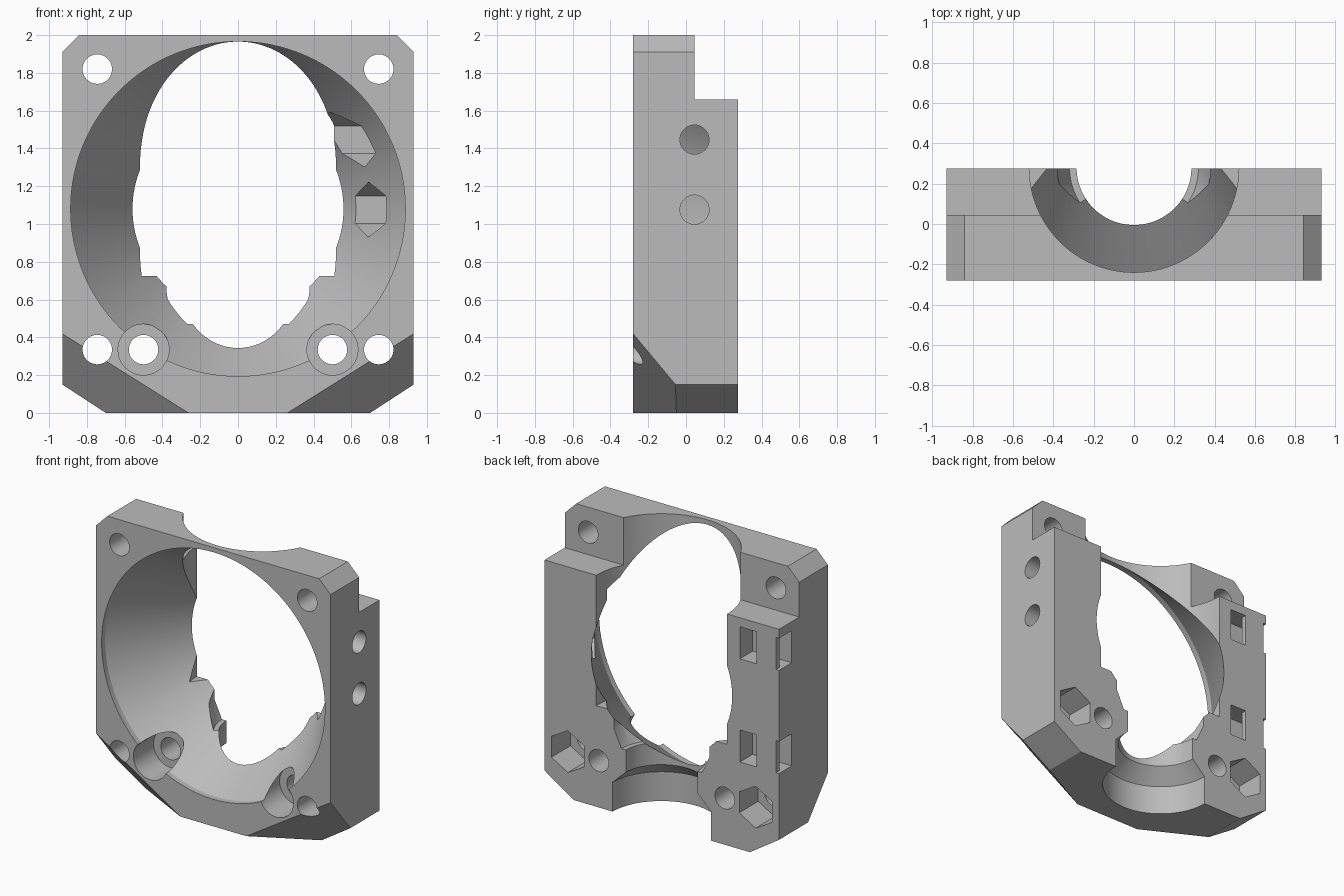
import bpy, bmesh, math
from mathutils import Matrix, Vector

if "Cube" in bpy.data.objects:
    bpy.data.objects.remove(bpy.data.objects["Cube"])

FRONT, BACK, STEP = -0.28, 0.275, 0.045
HALF, FAN_Z = 0.93, 1.08

grey = bpy.data.materials.new("light grey plastic")
grey.use_nodes = True
colour = (0.5, 0.5, 0.5, 1)
grey.diffuse_color = colour
grey.node_tree.nodes["Principled BSDF"].inputs["Base Color"].default_value = colour


def finish(bm, name):
    bmesh.ops.recalc_face_normals(bm, faces=bm.faces)
    mesh = bpy.data.meshes.new(name)
    bm.to_mesh(mesh)
    bm.free()
    obj = bpy.data.objects.new(name, mesh)
    mesh.materials.append(grey)
    bpy.context.scene.collection.objects.link(obj)
    return obj


def lathe(name, profile, centre, axis="Z", sides=96, turn=0.0):
    """Revolve (radius, height) pairs around an axis through centre."""
    bm = bmesh.new()
    verts = [bm.verts.new((r, 0, h)) for r, h in profile]
    edges = [bm.edges.new(pair) for pair in zip(verts, verts[1:])]
    bmesh.ops.spin(bm, geom=verts + edges, cent=(0, 0, 0), axis=(0, 0, 1),
                   angle=math.tau, steps=sides)
    bmesh.ops.remove_doubles(bm, verts=bm.verts, dist=1e-5)
    direction = {"X": (1, 0, 0), "Y": (0, 1, 0), "Z": (0, 0, 1)}[axis]
    spin = Vector((0, 0, 1)).rotation_difference(Vector(direction)).to_matrix().to_4x4()
    bm.transform(Matrix.Translation(centre) @ spin @ Matrix.Rotation(turn, 4, "Z"))
    return finish(bm, name)


def rod(name, radius, start, end, centre, axis="Y", sides=40, turn=0.0):
    return lathe(name, [(0, start), (radius, start), (radius, end), (0, end)],
                 centre, axis, sides, turn)


def box(name, low, high):
    bm = bmesh.new()
    bmesh.ops.create_cube(bm, size=1)
    low, high = Vector(low), Vector(high)
    bm.transform(Matrix.Translation((low + high) / 2) @ Matrix.Diagonal((*(high - low), 1)))
    return finish(bm, name)


# Body: front outline extruded in depth, lower front corners sliced off
half = [(0.70, 0), (HALF, 0.15), (HALF, 1.91), (0.84, 2)]
outline = half + [(-x, z) for x, z in reversed(half)]
bm = bmesh.new()
face = bm.faces.new([bm.verts.new((x, FRONT, z)) for x, z in outline])
out = bmesh.ops.extrude_face_region(bm, geom=[face])
moved = [v for v in out["geom"] if isinstance(v, bmesh.types.BMVert)]
bmesh.ops.translate(bm, verts=moved, vec=(0, BACK - FRONT, 0))
for s in (-1, 1):
    cut = bmesh.ops.bisect_plane(
        bm, geom=bm.verts[:] + bm.edges[:] + bm.faces[:], plane_co=(0.262 * s, FRONT, 0),
        plane_no=(0.0966 * s, -0.1848, -0.154), clear_outer=True)
    rim = [e for e in cut["geom_cut"] if isinstance(e, bmesh.types.BMEdge)]
    bmesh.ops.contextual_create(bm, geom=rim)
body = finish(bm, "fan_mount_body")

cutters = [
    # Step behind the top of the frame
    box("top_step_cut", (-1.2, STEP, 1.66), (1.2, 0.5, 2.2)),
    # Air duct narrowing towards the back
    lathe("air_duct_cut", [(0, -0.4), (0.886, -0.4), (0.886, -0.24), (0.53, 0.32), (0, 0.32)],
          (0, 0, FAN_Z), "Y", 128),
    # Stepped upright socket open to the back
    lathe("socket_cut", [(0, -0.1), (0.39, -0.1), (0.39, 0.21), (0.285, 0.31), (0.285, 0.47),
                         (0.32, 0.47), (0.38, 0.6), (0.38, 0.725), (0.52, 0.725),
                         (0.52, 2.1), (0, 2.1)], (0, 0.28, 0), "Z", 96),
]

# Screw holes, counterbores and nut pockets on both sides
for s in (-1, 1):
    for z in (0.335, 1.82):
        cutters.append(rod("corner_hole_cut", 0.078, -0.5, 0.5, (0.745 * s, 0, z)))
    cutters += [
        rod("nut_pocket_cut", 0.15, 0.06, 0.5, (0.745 * s, 0, 0.335), "Y", 6, math.pi / 2),
        rod("clamp_hole_cut", 0.078, -0.5, 0.5, (0.5 * s, 0, 0.335)),
        rod("counterbore_cut", 0.135, -0.5, -0.05, (0.5 * s, 0, 0.335)),
    ]

# Side screw holes with hexagonal nut traps opening into the duct
for z in (1.076, 1.447):
    cutters.append(rod("side_hole_cut", 0.077, 0.4, 1.1, (0, STEP, z), "X"))
    cutters.append(rod("side_nut_cut", 0.146, 0.45, 0.79, (0, STEP, z), "X", 6))

# Cable tie channels around one rear corner
for z in (0.74, 1.48):
    low, high = z - 0.115, z + 0.115
    cutters += [
        box("tie_pocket_cut", (-0.75, 0.13, low), (-0.62, 0.4, high)),
        box("tie_channel_cut", (-1.1, 0.13, low), (-0.7, 0.235, high)),
        box("tie_edge_cut", (-1.1, 0.2, low), (-0.905, 0.4, high)),
    ]

bpy.context.view_layer.objects.active = body
body.select_set(True)
for cutter in cutters:
    cutter.hide_render = True
    mod = body.modifiers.new(cutter.name, "BOOLEAN")
    mod.operation, mod.solver, mod.object = "DIFFERENCE", "EXACT", cutter
    bpy.ops.object.modifier_apply(modifier=mod.name)
for cutter in cutters:
    bpy.data.objects.remove(cutter)

bpy.ops.object.shade_smooth_by_angle(angle=math.radians(25))
